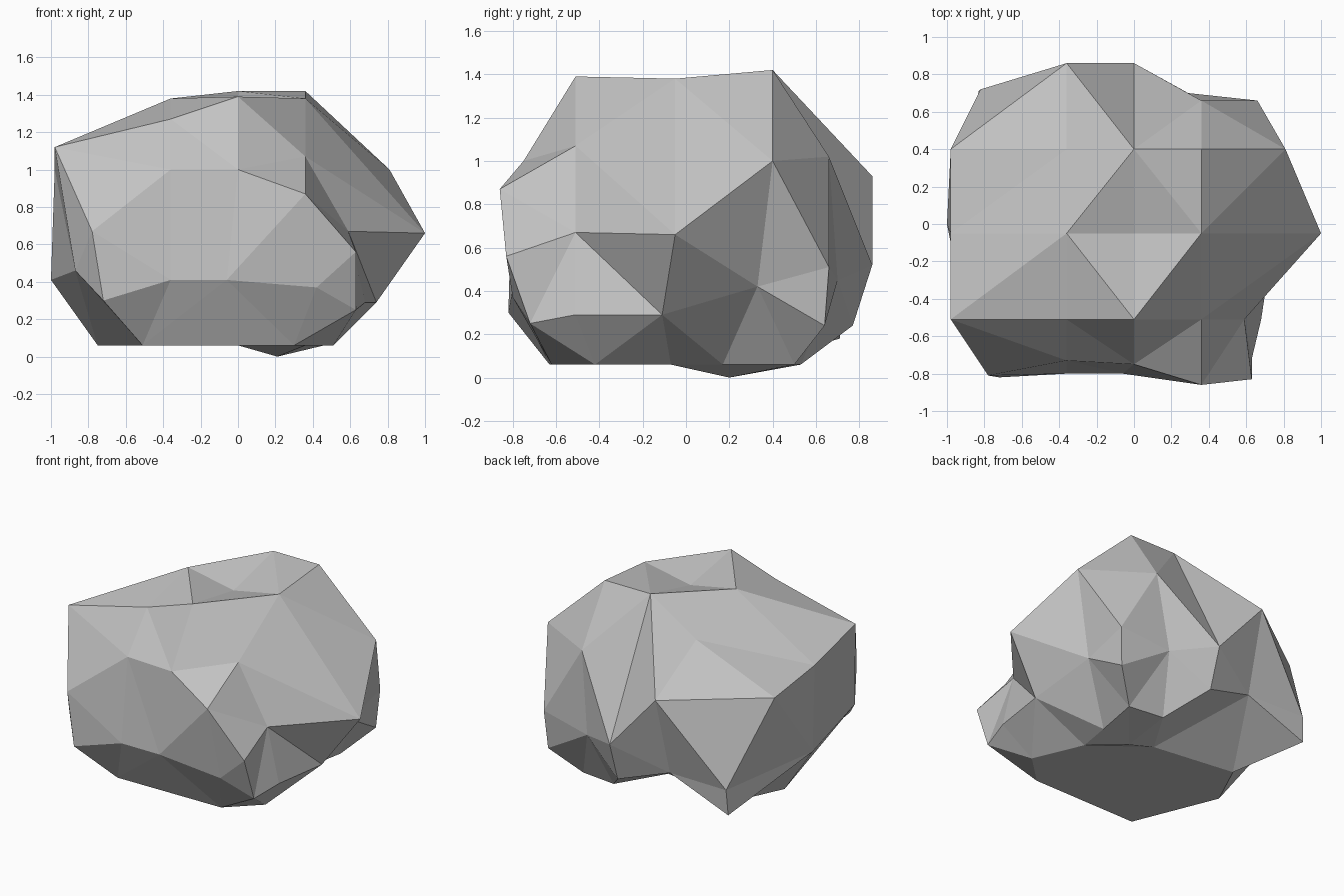
import bpy, bmesh
from mathutils import Vector

# Remove the default cube only
default_cube = bpy.data.objects.get("Cube")
if default_cube:
    bpy.data.objects.remove(default_cube, do_unlink=True)

# One flat stone colour
stone = bpy.data.materials.new("stone grey")
stone.use_nodes = True
grey = (.54, .54, .54, 1)
stone.diffuse_color = grey
shader = next(n for n in stone.node_tree.nodes if n.type == 'BSDF_PRINCIPLED')
shader.inputs["Base Color"].default_value = grey
shader.inputs["Roughness"].default_value = .9

# Main corners that carry the sharp ridges
peak_back, peak_left, peak_right = (0, .4, 1.42), (-.36, -.05, 1.38), (.36, -.05, 1.38)
back_ledge, back_spur = (-.36, .86, .93), (0, .86, .52)
nose, notch, under_nose = (1, -.05, .66), (.59, -.51, .67), (.74, -.11, .29)

# Remaining corners of the boulder, grouped by region
crown = [peak_back, peak_left, peak_right, (.36, .4, 1.42),
         (0, -.51, 1.39), (-.36, -.51, 1.27), (.36, -.51, 1.07),
         (-.98, -.51, 1.12), (-.98, -.05, 1), (-.98, .4, .94),
         (-.36, .4, 1.19), (.81, .4, 1)]
dent = [(0, -.05, 1.31)]
back = [back_ledge, back_spur, (.36, .66, 1.02), (.66, .66, .51), (.64, .64, .24),
        (.29, .7, .45), (0, .77, .24), (-.37, .71, .36), (-.82, .72, .36), (-.83, .71, .18)]
right_side = [nose, notch, under_nose, (.66, .33, .42),
              (.63, -.83, .56), (.68, -.51, .29), (.63, -.72, .25)]
front = [(.36, -.86, .87), (0, -.75, 1), (-.36, -.73, 1), (-.78, -.81, .67),
         (-.72, -.82, .3), (-.36, -.8, .41), (-.06, -.8, .41), (.42, -.8, .37)]
left_side = [(-.87, -.66, .46), (-1, 0, .41)]

# Flat underside, with one low bump that touches the ground
underside = [(-.75, -.04), (-.51, -.63), (.3, -.62), (.51, -.42), (.4, .17),
             (.46, .5), (.2, .53), (-.6, .28), (.36, -.07), (0, .2)]
base = [(x, y, .06) for x, y in underside]
bump = [(.21, .2, 0)]

# Creases that must run between two given corners
ridges = [(peak_back, back_spur), (peak_back, back_ledge), (peak_back, peak_left),
          (peak_back, peak_right), (notch, under_nose)]


def set_ridge(bm, ends):
    """Turn the diagonal of a four-sided patch so that it joins the two ends."""
    for edge in bm.edges:
        tips = {v for face in edge.link_faces for v in face.verts} - set(edge.verts)
        if tips == ends:
            bmesh.utils.edge_rotate(edge, True)
            return


def wrap_corners(name, corners, ridges, centre, material):
    """Skin a star-shaped solid: hull the corners on a sphere, then restore them."""
    bm = bmesh.new()
    vert_at = {c: bm.verts.new((Vector(c) - centre).normalized()) for c in corners}
    bmesh.ops.convex_hull(bm, input=bm.verts[:])
    for corner, vert in vert_at.items():
        vert.co = corner
    for start, end in ridges:
        set_ridge(bm, {vert_at[start], vert_at[end]})
    bmesh.ops.recalc_face_normals(bm, faces=bm.faces[:])
    mesh = bpy.data.meshes.new(name)
    bm.to_mesh(mesh)
    bm.free()
    mesh.materials.append(material)
    obj = bpy.data.objects.new(name, mesh)
    bpy.context.collection.objects.link(obj)
    return obj


wrap_corners("boulder",
             crown + dent + back + right_side + front + left_side + base + bump,
             ridges, Vector((0, 0, .7)), stone)
